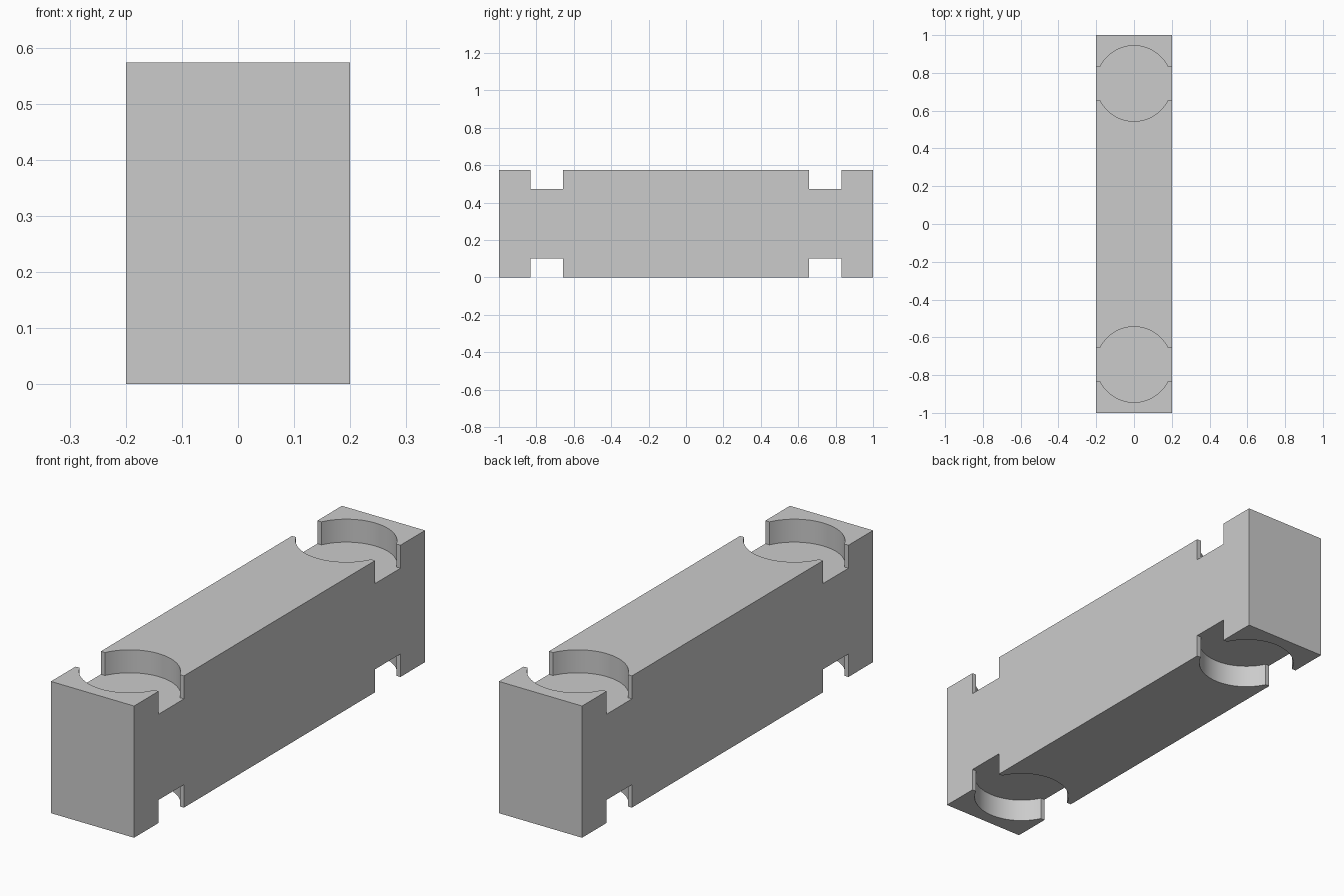
import bpy, bmesh, math

WIDTH, LENGTH, HEIGHT = 0.40, 2.0, 0.573
POCKET_Y, RADIUS = 0.744, 0.20
SLOT_HALF, DEPTH = 0.087, 0.10
ARC_STEPS = 32

cube = bpy.data.objects.get("Cube")
if cube:
    bpy.data.objects.remove(cube, do_unlink=True)

grey = bpy.data.materials.new("plain_grey")
grey.use_nodes = True
grey.diffuse_color = (0.6, 0.6, 0.6, 1)
grey.node_tree.nodes["Principled BSDF"].inputs["Base Color"].default_value = grey.diffuse_color


def add_object(name, bm):
    bmesh.ops.recalc_face_normals(bm, faces=bm.faces)
    mesh = bpy.data.meshes.new(name)
    bm.to_mesh(mesh)
    bm.free()
    mesh.materials.append(grey)
    obj = bpy.data.objects.new(name, mesh)
    bpy.context.collection.objects.link(obj)
    return obj


def pocket_outline():
    """Round pocket crossed by a slot that runs out through both sides."""
    start = math.asin(SLOT_HALF / RADIUS)
    angles = [start + (math.pi - 2 * start) * i / ARC_STEPS for i in range(ARC_STEPS + 1)]
    arc = [(RADIUS * math.cos(a), RADIUS * math.sin(a)) for a in angles]
    half = [(WIDTH, SLOT_HALF)] + arc + [(-WIDTH, SLOT_HALF)]
    return half + [(-x, -y) for x, y in half]


def pocket_cutter(y, z):
    bm = bmesh.new()
    face = bm.faces.new([bm.verts.new((px, py + y, z - DEPTH)) for px, py in pocket_outline()])
    top = bmesh.ops.extrude_face_region(bm, geom=[face])["geom"]
    verts = [v for v in top if isinstance(v, bmesh.types.BMVert)]
    bmesh.ops.translate(bm, verts=verts, vec=(0, 0, 2 * DEPTH))
    cutter = add_object("pocket_cutter", bm)
    cutter.hide_render = True
    return cutter


# Solid bar
bm = bmesh.new()
bmesh.ops.create_cube(bm, size=1)
bmesh.ops.scale(bm, verts=bm.verts, vec=(WIDTH, LENGTH, HEIGHT))
bmesh.ops.translate(bm, verts=bm.verts, vec=(0, 0, HEIGHT / 2))
bar = add_object("notched_bar", bm)

# Slotted round pockets, top and bottom at each end
bpy.ops.object.select_all(action="DESELECT")
bpy.context.view_layer.objects.active = bar
bar.select_set(True)
for y in (-POCKET_Y, POCKET_Y):
    for z in (0, HEIGHT):
        cutter = pocket_cutter(y, z)
        cut = bar.modifiers.new("pocket", "BOOLEAN")
        cut.operation = "DIFFERENCE"
        cut.solver = "EXACT"
        cut.object = cutter
        bpy.ops.object.modifier_apply(modifier=cut.name)
        bpy.data.objects.remove(cutter, do_unlink=True)

# Smooth pocket walls, crisp edges
bpy.ops.object.shade_smooth_by_angle(angle=math.radians(30))
